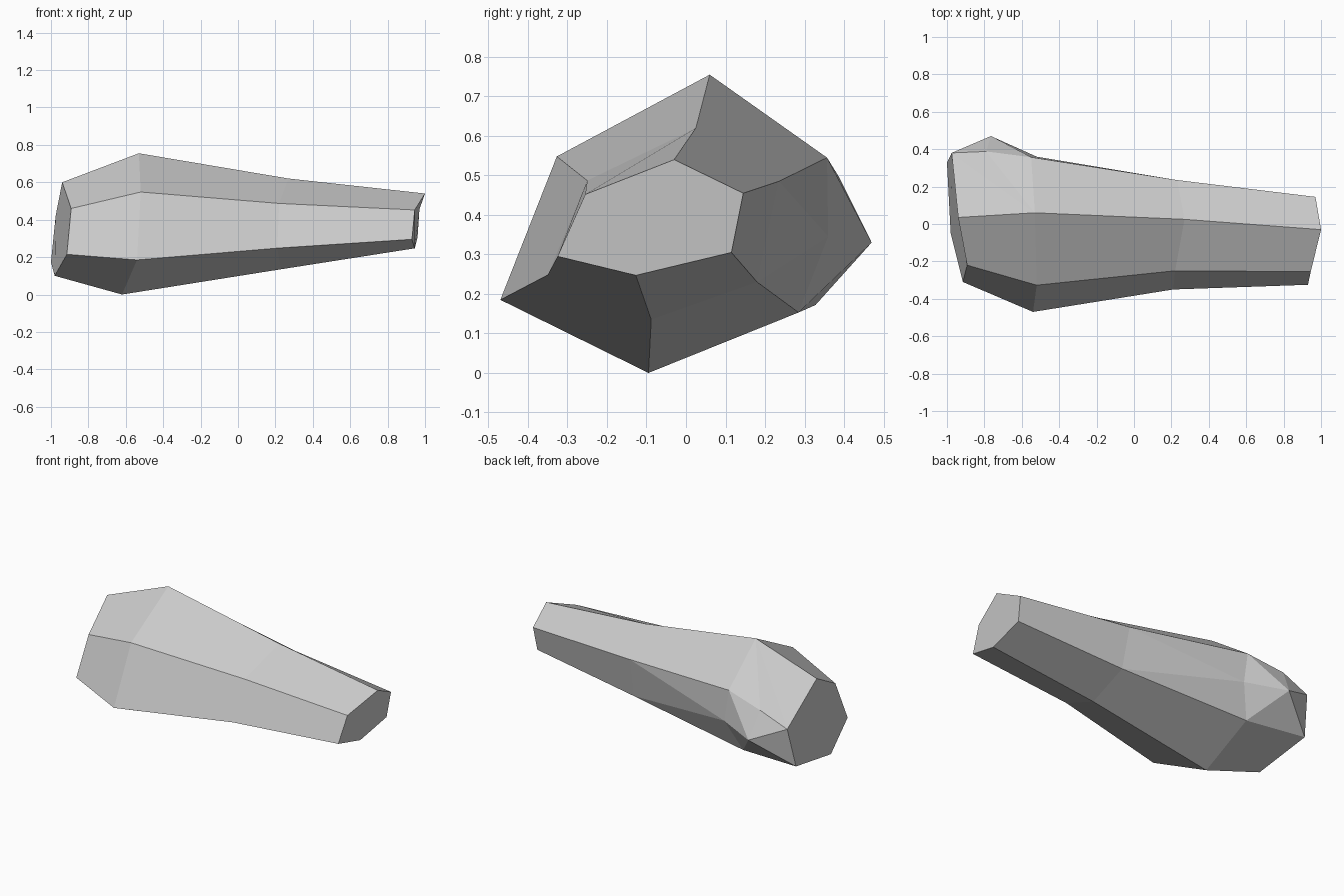
import bpy
import bmesh

default_cube = bpy.data.objects.get("Cube")
if default_cube:
    bpy.data.objects.remove(default_cube, do_unlink=True)


def make_material(name, colour):
    material = bpy.data.materials.new(name)
    material.use_nodes = True
    material.diffuse_color = colour
    shader = material.node_tree.nodes["Principled BSDF"]
    shader.inputs["Base Color"].default_value = colour
    shader.inputs["Roughness"].default_value = 0.9
    return material


# Six-sided cross-sections, each going round from the top ridge over the back
narrow_end = [(1, -.03, .54), (.97, .145, .455), (.96, .115, .305),
              (.945, -.127, .247), (.93, -.325, .295), (.945, -.255, .452)]
middle = [(.27, .025, .62), (.23, .235, .485), (.24, .18, .23),
          (.23, -.088, .135), (.21, -.35, .248), (.22, -.25, .487)]
shoulder = [(-.53, .06, .755), (-.55, .357, .545), (-.6, .285, .153),
            (-.62, -.095, 0), (-.54, -.47, .185), (-.52, -.327, .548)]
broad_end = [(-.94, .035, .6), (-.975, .38, .42), (-1, .328, .172),
             (-.98, -.05, .1), (-.915, -.31, .215), (-.892, -.22, .46)]

mesh_builder = bmesh.new()
rings = [[mesh_builder.verts.new(point) for point in section]
         for section in (narrow_end, middle, shoulder, broad_end)]

# Extra corners of the bump on the back of the broad end
peak = mesh_builder.verts.new((-.765, .47, .33))
bump_root = mesh_builder.verts.new((-.52, .36, .345))
bump_top = mesh_builder.verts.new((-.79, .388, .495))


def fan(centre, path):
    """Fill triangles from one corner along a chain of corners."""
    for start, end in zip(path, path[1:]):
        mesh_builder.faces.new((centre, start, end))


# Flat caps at both ends
for ring in (rings[0], rings[-1]):
    mesh_builder.faces.new(ring)

# Long sides, leaving room for the bump
TOP_BACK, BACK = 0, 1
for span, (near, far) in enumerate(zip(rings, rings[1:])):
    for side in range(len(near)):
        following = (side + 1) % len(near)
        corners = (near[side], near[following], far[following], far[side])
        beside_bump = span == 2 and side == TOP_BACK
        on_bump = span > 0 and side == BACK
        if not beside_bump and not on_bump:
            mesh_builder.faces.new(corners)

# Bump facets and the faces that meet them
waist, chest, base = rings[1:]
fan(bump_root, [chest[1], waist[1], waist[2], chest[2]])
fan(peak, [bump_root, chest[1], bump_top, base[1], base[2], chest[2], bump_root])
fan(chest[0], [chest[1], bump_top, base[1], base[0]])

bmesh.ops.recalc_face_normals(mesh_builder, faces=mesh_builder.faces)
mesh = bpy.data.meshes.new("long_rock")
mesh_builder.to_mesh(mesh)
mesh_builder.free()

mesh.materials.append(make_material("stone grey", (.6, .6, .6, 1)))
rock = bpy.data.objects.new("long_rock", mesh)
bpy.context.collection.objects.link(rock)
